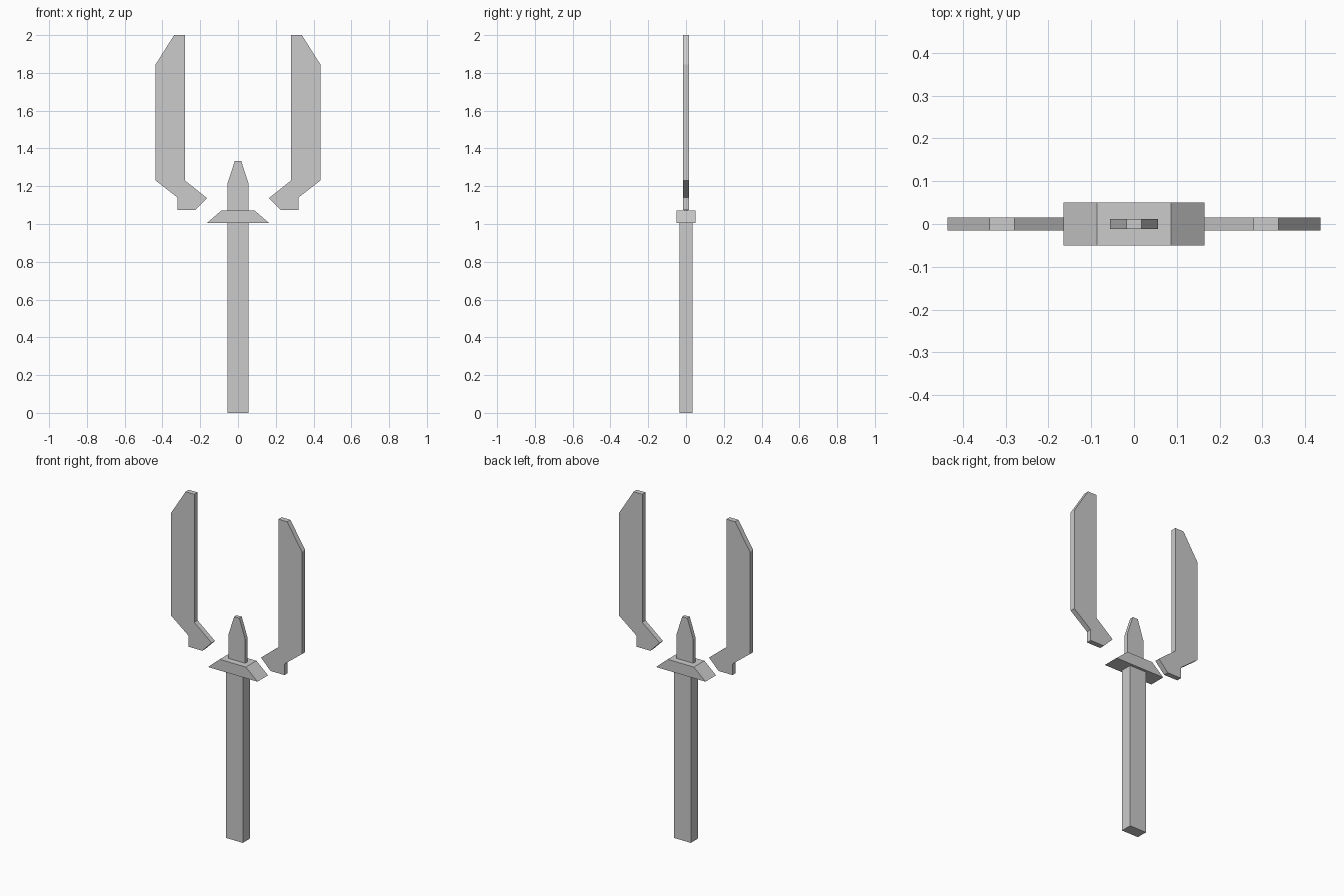
import bpy
import bmesh

if "Cube" in bpy.data.objects:
    bpy.data.objects.remove(bpy.data.objects["Cube"])


def extrude_profile(name, points, half_depth):
    """Closed x-z outline extruded symmetrically along y."""
    bm = bmesh.new()
    face = bm.faces.new([bm.verts.new((x, -half_depth, z)) for x, z in points])
    result = bmesh.ops.extrude_face_region(bm, geom=[face])
    verts = [v for v in result["geom"] if isinstance(v, bmesh.types.BMVert)]
    bmesh.ops.translate(bm, verts=verts, vec=(0, 2 * half_depth, 0))
    bmesh.ops.recalc_face_normals(bm, faces=bm.faces)
    mesh = bpy.data.meshes.new(name)
    bm.to_mesh(mesh)
    bm.free()
    obj = bpy.data.objects.new(name, mesh)
    bpy.context.collection.objects.link(obj)
    return obj


def symmetric(right_side):
    """Complete an outline from its right half, listed bottom to top."""
    return right_side + [(-x, z) for x, z in reversed(right_side)]


# Handle, flared guard and short central spike
extrude_profile("handle", symmetric([(0.056, 0), (0.056, 1.005)]), 0.034)
extrude_profile("guard", symmetric([(0.165, 1.005), (0.087, 1.072)]), 0.05)
extrude_profile("center_spike",
                symmetric([(0.056, 1.072), (0.056, 1.215), (0.017, 1.333)]), 0.0115)

# Long floating side blades with hooked lower ends
blade = [(0.28, 2.0), (0.338, 2.0), (0.436, 1.845), (0.436, 1.23), (0.32, 1.14),
         (0.32, 1.073), (0.227, 1.073), (0.164, 1.137), (0.28, 1.23)]
for side, sign in (("right", 1), ("left", -1)):
    extrude_profile(f"{side}_blade", [(sign * x, z) for x, z in blade], 0.0155)
